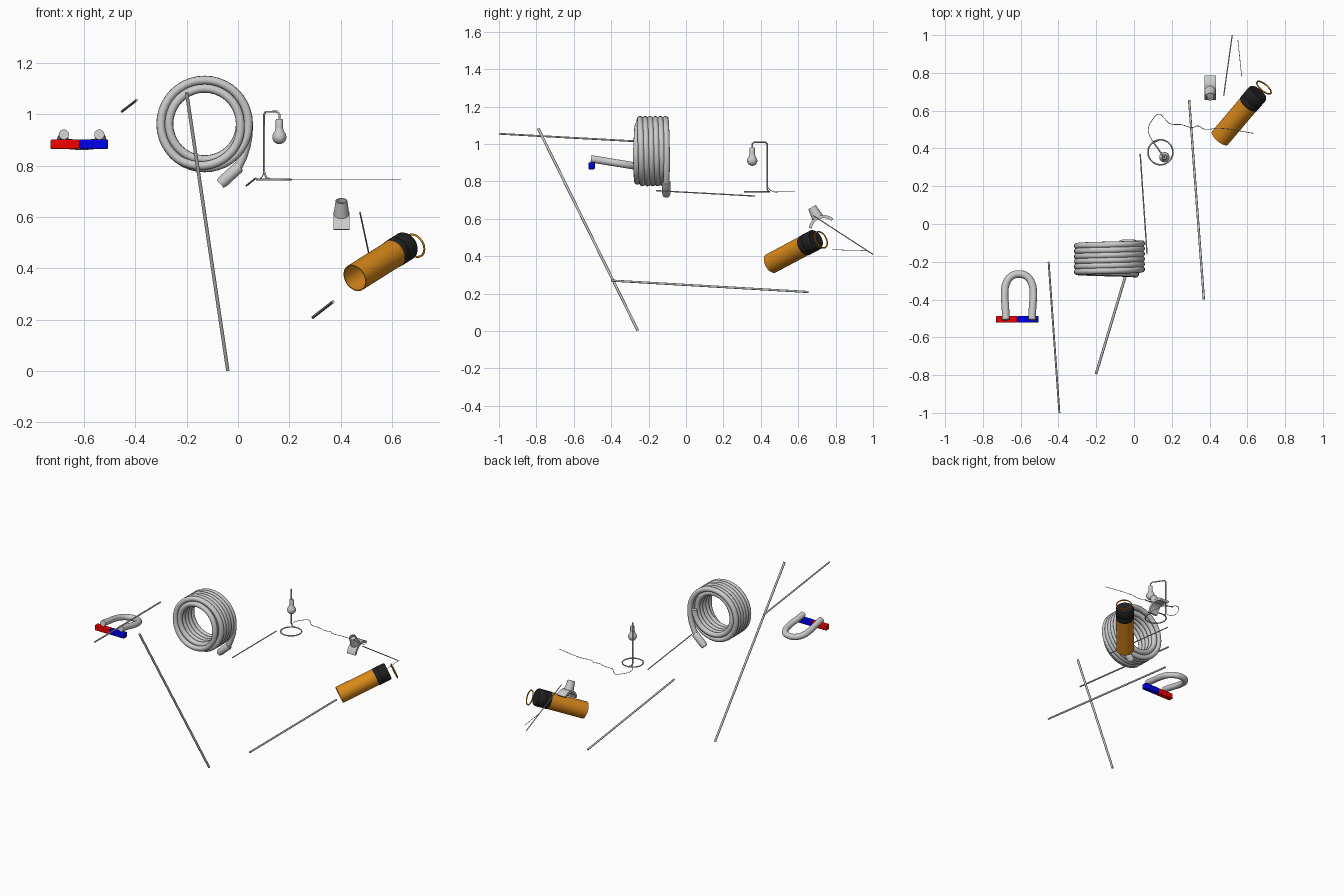
import bpy, bmesh, math
from mathutils import Vector

if "Cube" in bpy.data.objects:
    bpy.data.objects.remove(bpy.data.objects["Cube"])


def mat(name, col):
    m = bpy.data.materials.new(name)
    m.diffuse_color = (*col, 1)
    m.use_nodes = True
    m.node_tree.nodes["Principled BSDF"].inputs["Base Color"].default_value = m.diffuse_color
    return m


ORANGE = mat("orange", (0.7, 0.25, 0.01))
BLACK = mat("black", (0.015, 0.015, 0.015))
RED = mat("red", (0.9, 0.0, 0.0))
BLUE = mat("blue", (0.0, 0.0, 0.85))


def finish(ob, material=None, angle=40):
    bpy.ops.object.select_all(action='DESELECT')
    ob.select_set(True)
    bpy.context.view_layer.objects.active = ob
    if ob.type == 'CURVE':
        bpy.ops.object.convert(target='MESH')
        ob = bpy.context.object
    bpy.ops.object.shade_smooth_by_angle(angle=math.radians(angle))
    if material:
        ob.data.materials.clear()
        ob.data.materials.append(material)
    return ob


def tube(name, pts, r, material=None, closed=False, curved=False, res=3):
    cu = bpy.data.curves.new(name, 'CURVE')
    cu.dimensions = '3D'
    cu.bevel_depth = r
    cu.bevel_resolution = res
    cu.use_fill_caps = True
    if curved:
        s = cu.splines.new('BEZIER')
        s.bezier_points.add(len(pts) - 1)
        for bp, p in zip(s.bezier_points, pts):
            bp.co = p
            bp.handle_left_type = bp.handle_right_type = 'AUTO'
        s.resolution_u = 8
    else:
        s = cu.splines.new('POLY')
        s.points.add(len(pts) - 1)
        for sp, p in zip(s.points, pts):
            sp.co = (*p, 1)
    s.use_cyclic_u = closed
    ob = bpy.data.objects.new(name, cu)
    bpy.context.collection.objects.link(ob)
    return finish(ob, material)


def lathe(name, profile, origin, axis, material=None, n=32):
    """Revolve (radius, distance) points around an axis."""
    bm = bmesh.new()
    vs = [bm.verts.new((r, 0, h)) for r, h in profile]
    es = [bm.edges.new(p) for p in zip(vs, vs[1:])]
    bmesh.ops.spin(bm, geom=vs + es, cent=(0, 0, 0), axis=(0, 0, 1),
                   angle=2 * math.pi, steps=n)
    bmesh.ops.remove_doubles(bm, verts=bm.verts, dist=1e-5)
    bmesh.ops.recalc_face_normals(bm, faces=bm.faces)
    me = bpy.data.meshes.new(name)
    bm.to_mesh(me)
    bm.free()
    ob = bpy.data.objects.new(name, me)
    bpy.context.collection.objects.link(ob)
    ob.location = origin
    ob.rotation_euler = Vector(axis).to_track_quat('Z', 'Y').to_euler()
    return finish(ob, material)


def circle(c, r, axis, n=40):
    q = Vector(axis).to_track_quat('Z', 'Y')
    return [Vector(c) + q @ Vector((r * math.cos(2 * math.pi * i / n),
                                    r * math.sin(2 * math.pi * i / n), 0)) for i in range(n)]


# Loose rods
tube("long_rod", [(-0.20, -0.79, 1.083), (-0.04, -0.258, 0.003)], 0.007)
tube("upper_rod", [(-0.452, -0.2, 1.011), (-0.395, -1.0, 1.055)], 0.005)
tube("thin_rod", [(0.033, 0.37, 0.722), (0.069, -0.16, 0.751)], 0.0035)
tube("lower_rod", [(0.292, 0.655, 0.209), (0.37, -0.4, 0.27)], 0.006)
tube("rear_rod", [(0.475, 0.68, 0.618), (0.52, 1.0, 0.41)], 0.003)
tube("needle", [(0.55, 0.975, 0.43), (0.57, 0.78, 0.435)], 0.0015)

# Horseshoe magnet and its two-colour keeper bar
mx = -0.609
half = [(0.069, -0.507), (0.072, -0.44), (0.076, -0.365), (0.066, -0.31), (0.038, -0.275)]
path = [(-x, y) for x, y in half] + [(0, -0.265)] + half[::-1]
tube("horseshoe", [(mx + x, y, 0.921 - (y + 0.507) * 0.165) for x, y in path], 0.02, curved=True, res=5)
for name, x0, m in (("keeper_left", -0.674, RED), ("keeper_right", -0.562, BLUE)):
    bpy.ops.mesh.primitive_cube_add(size=1, location=(x0, -0.505, 0.883))
    ob = bpy.context.object
    ob.name = name
    ob.scale = (0.112, 0.035, 0.036)
    bpy.ops.object.transform_apply(scale=True)
    bv = ob.modifiers.new("bevel", 'BEVEL')
    bv.width = 0.004
    bv.segments = 2
    finish(ob, m)

# Hose: inner layer winding forward, outer layer winding back, then a tail
cx, cz, pts, N = -0.13, 0.962, [], 40
for i in range(5 * N):
    a, t = -2 * math.pi * i / N, i / (5 * N)
    pts.append((cx + 0.139 * math.cos(a), -0.105 - 0.16 * t, cz + 0.139 * math.sin(a)))
for i in range(5 * N + N // 2 + N // 2 + 1):
    a, t = -2 * math.pi * i / N, i / (6 * N)
    r = 0.139 + 0.032 * min(1, i / 14)
    pts.append((cx + r * math.cos(a), -0.267 + 0.164 * t, cz + r * math.sin(a)))
pts += [(0.04, -0.103, 0.92), (0.032, -0.103, 0.875), (0.018, -0.104, 0.832), (-0.003, -0.105, 0.79)]
tube("coiled_hose", pts, 0.0172, res=3)
lathe("hose_nozzle", [(0, 0), (0.02, 0), (0.023, 0.008), (0.023, 0.085), (0.02, 0.102), (0.012, 0.102),
                      (0.012, 0.09), (0, 0.09)], (0.006, -0.105, 0.797), (-0.74, 0, -0.68), n=24)

# Desk lamp: ring foot, bent stem, socket and bulb
c, z0 = (0.14, 0.38), 0.745
tube("lamp_foot", circle((*c, z0), 0.066, (0, 0, 1)), 0.004, closed=True)
px, py = 0.102, 0.434
tube("lamp_stem", [(px + 0.028, py + 0.009, z0), (px + 0.008, py + 0.002, z0 + 0.008), (px, py, z0 + 0.03),
                   (px, py, 1.0), (px + 0.006, py - 0.008, 1.01), (0.152, 0.363, 1.01),
                   (0.161, 0.354, 1.0), (0.161, 0.354, 0.97)], 0.004)
lathe("bulb_socket", [(0, 0.03), (0.011, 0.03), (0.014, 0.026), (0.014, -0.01), (0, -0.01)],
      (0.161, 0.354, 0.952), (0, 0, 1), n=24)
bulb = [(0.0275 * math.sin(math.radians(d)), -0.0275 * math.cos(math.radians(d))) for d in range(0, 121, 12)]
bulb += [(0.017, 0.025), (0.013, 0.04), (0, 0.04)]
lathe("bulb", bulb, (0.161, 0.354, 0.911), (0, 0, 1), n=24)

# Trailing lamp cord
cord = [(0.10, 0.435), (0.082, 0.47), (0.076, 0.505), (0.1, 0.555), (0.132, 0.582), (0.16, 0.56), (0.19, 0.532),
        (0.25, 0.526), (0.31, 0.511), (0.34, 0.519), (0.37, 0.503), (0.45, 0.507), (0.635, 0.48)]
tube("lamp_cord", [(px, py, 0.8), (px - 0.002, py + 0.003, 0.77)] + [(x, y, z0) for x, y in cord[1:]],
     0.0018, curved=True, res=1)

# Canister: open orange barrel, black collar, hanging ring
p0, p1 = Vector((0.455, 0.455, 0.362)), Vector((0.658, 0.695, 0.49))
ax = (p1 - p0).normalized()
L = (p1 - p0).length
lathe("barrel", [(0, 0.25), (0.051, 0.25), (0.051, 0), (0.055, 0), (0.055, 0.255), (0, 0.255)], p0, ax, ORANGE)
lathe("collar", [(0, 0.25), (0.054, 0.25), (0.057, 0.254), (0.057, 0.28), (0.055, 0.283), (0.057, 0.287),
                 (0.057, L - 0.008), (0.052, L), (0, L)], p0, ax, BLACK)
tube("hanging_ring", circle((0.688, 0.722, 0.488), 0.047, ax), 0.004, ORANGE, closed=True)

# Saddle clip: curved plate with a tapered stub
bm = bmesh.new()
ang = [math.radians(50 + 122 * i / 16) for i in range(17)]
prof = [(0.08, a) for a in ang] + [(0.064, a) for a in reversed(ang)]
face = bm.faces.new([bm.verts.new((0.372, 0.736 + r * math.cos(a), 0.54 + r * math.sin(a))) for r, a in prof])
ext = bmesh.ops.extrude_face_region(bm, geom=[face])
bmesh.ops.translate(bm, vec=(0.063, 0, 0), verts=[v for v in ext["geom"] if isinstance(v, bmesh.types.BMVert)])
bmesh.ops.recalc_face_normals(bm, faces=bm.faces)
me = bpy.data.meshes.new("saddle_clip")
bm.to_mesh(me)
bm.free()
clip = bpy.data.objects.new("saddle_clip", me)
bpy.context.collection.objects.link(clip)
finish(clip)
stub = lathe("clip_stub", [(0, 0), (0.031, 0), (0.023, 0.062), (0.019, 0.062), (0.019, 0.045), (0, 0.045)],
             (0.403, 0.703, 0.608), (0, -0.47, 0.88), n=24)
